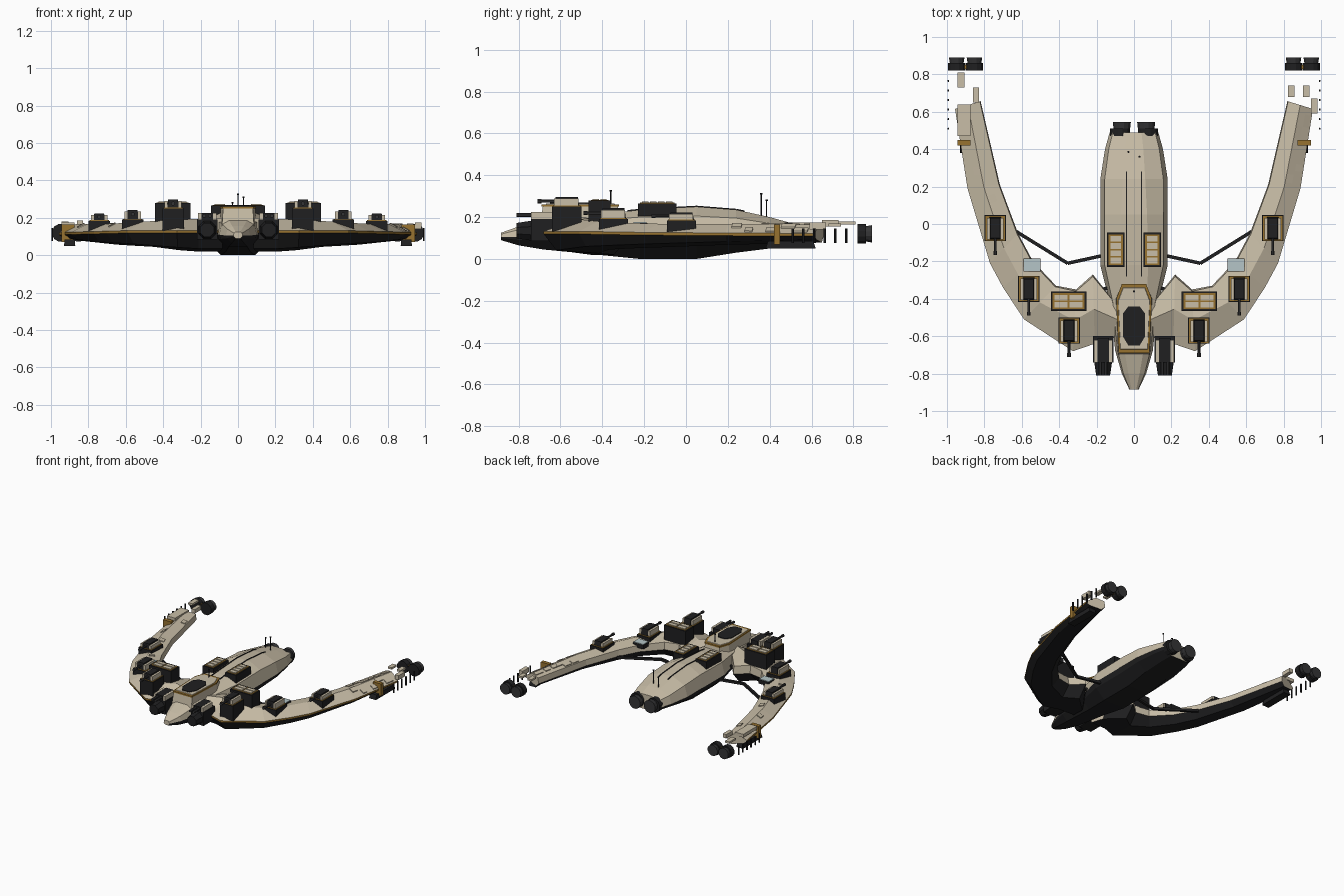
import bpy, bmesh, math, random
from mathutils import Vector, Matrix

if "Cube" in bpy.data.objects:
    bpy.data.objects.remove(bpy.data.objects["Cube"])

random.seed(4)
COLORS = {"hull_beige": (0.58, 0.51, 0.385), "armour_black": (0.014, 0.014, 0.015),
          "trim_gold": (0.31, 0.17, 0.03), "pad_blue": (0.46, 0.56, 0.57),
          "gun_grey": (0.035, 0.035, 0.037)}
MATS = []
for n, c in COLORS.items():
    m = bpy.data.materials.new(n)
    m.diffuse_color = (*c, 1)
    m.use_nodes = True
    m.node_tree.nodes["Principled BSDF"].inputs["Base Color"].default_value = m.diffuse_color
    MATS.append(m)
BEIGE, BLACK, GOLD, BLUE, GREY = range(5)


class Part:
    """Collects solids into one object, optionally mirrored across x = 0."""
    def __init__(self, name, mirror=True):
        self.name, self.mirror, self.bm = name, mirror, bmesh.new()

    def loft(self, rings, mats):
        """Skin closed rings; mats is one index or one index per ring segment."""
        vs = [[self.bm.verts.new(p) for p in r] for r in rings]
        n = len(vs[0])
        pick = (lambda i: mats) if isinstance(mats, int) else (lambda i: mats[i])
        for a, b in zip(vs, vs[1:]):
            for i in range(n):
                j = (i + 1) % n
                self.bm.faces.new((a[i], a[j], b[j], b[i])).material_index = pick(i)
        for end in (vs[0], vs[-1]):
            self.bm.faces.new(end).material_index = pick(0)
        return self

    def box(self, x, y, z, mat, taper=1.0):
        """Box from (min, max) ranges, with an optional narrower top."""
        cx, cy = sum(x) / 2, sum(y) / 2
        base = [(x[0], y[0]), (x[1], y[0]), (x[1], y[1]), (x[0], y[1])]
        return self.loft([[(cx + (a - cx) * k, cy + (b - cy) * k, h) for a, b in base]
                          for h, k in ((z[0], 1), (z[1], taper))], mat)

    def rod(self, p, q, r, mat, n=8, r2=None):
        p, q = Vector(p), Vector(q)
        rot = (q - p).to_track_quat('Z', 'Y').to_matrix()
        def ring(c, rad):
            return [c + rot @ Vector((rad * math.cos(a), rad * math.sin(a), 0))
                    for a in (math.tau * (i + .5) / n for i in range(n))]
        return self.loft([ring(p, r), ring(q, r2 or r)], mat)

    def done(self):
        bmesh.ops.recalc_face_normals(self.bm, faces=self.bm.faces)
        me = bpy.data.meshes.new(self.name)
        self.bm.to_mesh(me)
        self.bm.free()
        for m in MATS:
            me.materials.append(m)
        ob = bpy.data.objects.new(self.name, me)
        bpy.context.collection.objects.link(ob)
        if self.mirror:
            mod = ob.modifiers.new("mirror", 'MIRROR')
            mod.use_mirror_merge = False


# Central hull: y, half width, top half width, z of top, shoulder, edge, belly
HULL = [(-.885, .025, .012, .125, .118, .105, .09), (-.80, .065, .03, .155, .14, .105, .065),
        (-.68, .10, .05, .19, .17, .11, .045), (-.42, .13, .07, .21, .185, .11, .02),
        (-.22, .18, .075, .235, .20, .11, .0), (.05, .18, .07, .25, .205, .11, .0),
        (.24, .18, .06, .235, .195, .11, .03), (.40, .155, .05, .20, .17, .11, .05),
        (.49, .13, .04, .175, .16, .11, .06)]
rings = []
for y, w, tw, zt, zs, ze, zb in HULL:
    half = [(tw, zt), (w * .87, zs), (w, ze), (w * .93, ze - (ze - zb) * .35), (w * .5, zb)]
    rings.append([(x, y, z) for x, z in half] + [(-x, y, z) for x, z in reversed(half)])
Part("hull", False).loft(rings, [BEIGE] * 2 + [BLACK] * 5 + [BEIGE] * 3).done()

# Spine grooves along the hull top
spine = Part("spine_strips")
pts = [(.04, -.28, .23), (.04, -.22, .236), (.04, .05, .251), (.04, .24, .236), (.04, .28, .228)]
for a, b in zip(pts, pts[1:]):
    spine.rod(a, b, .005, BLACK, 4)
spine.done()

# Crescent wings: outer xy, inner xy, z of outer edge, ridge, inner top, belly
WING = [((.08, -.60), (.10, -.42), .125, .20, .18, .02), ((.21, -.64), (.22, -.27), .125, .195, .165, .02),
        ((.326, -.68), (.31, -.35), .125, .19, .165, .027), ((.588, -.51), (.417, -.33), .125, .18, .16, .045),
        ((.70, -.34), (.54, -.20), .122, .172, .155, .052), ((.77, -.21), (.62, -.05), .12, .168, .152, .057),
        ((.89, .19), (.717, .21), .117, .168, .15, .068), ((.957, .615), (.82, .657), .115, .165, .15, .078)]


def across(st, t, z):
    p = Vector(st[0]).lerp(Vector(st[1]), t)
    return Vector((p.x, p.y, z))


Part("wings").loft([[across(s, 1, .105), across(s, .97, s[4]), across(s, .5, s[3]),
                     across(s, 0, s[2] + .007), across(s, 0, s[2] - .006),
                     across(s, .18, s[5] + .015), across(s, .8, s[5])] for s in WING],
                   [BEIGE, BEIGE, BEIGE, GOLD, BLACK, BLACK, BLACK]).done()


def wing_top(u, t, dz):
    """Point on the wing's upper surface; u runs along the stations, t across."""
    i = min(int(u), len(WING) - 2)
    def at(s):
        z = s[2] + .007 + (s[3] - s[2] - .007) * t * 2 if t < .5 else s[3] + (s[4] - s[3]) * (t - .5) / .47
        return across(s, t, z + dz)
    return at(WING[i]).lerp(at(WING[i + 1]), u - i)


# Thin armour panels on the wings, different on each side
for side, name, count in ((1, "right_panels", 11), (-1, "left_panels", 6)):
    p = Part(name, False)
    for k in range(count):
        u = 4.2 + 2.6 * (k + .5) / count if side < 0 else 6.05 + .86 * k / count
        t0 = random.choice((.06, .28, .56, .72))
        u1, t1 = u + random.uniform(.08, .17), t0 + .2
        p.loft([[Vector((q.x * side, q.y, q.z)) for q in
                 (wing_top(a, b, dz) for a, b in ((u, t0), (u1, t0), (u1, t1), (u, t1)))]
                for dz in (-.002, .006)], BEIGE)
    p.done()

# Struts between hull and wings
s = Part("struts")
s.rod((.63, -.04, .10), (.355, -.21, .09), .013, BLACK, 4)
s.rod((.355, -.21, .09), (.15, -.165, .09), .013, BLACK, 4)
s.rod((.22, -.36, .12), (.13, -.34, .12), .013, BLACK, 4).done()

# Bridge block with gold rim and dark canopy
def outline(k, z):
    plan = [(.065, -.32), (.095, -.40), (.082, -.69), (-.082, -.69), (-.095, -.40), (-.065, -.32)]
    return [(x * k, -.505 + (y + .505) * k, z) for x, y in plan]
b = Part("bridge", False)
b.loft([outline(1.05, .15), outline(.97, .25)], BEIGE)
b.loft([outline(1.0, .25), outline(1.0, .261)], GOLD)
b.loft([outline(.9, .26), outline(.88, .264)], BEIGE).done()
canopy = [(.03, -.44), (.06, -.48), (.06, -.60), (.03, -.65)]
canopy += [(-x, y) for x, y in reversed(canopy)]
Part("canopy", False).loft([[(x, y, z) for x, y in canopy] for z in (.262, .269)], BLACK).done()

# Deck turrets: x, y, base bottom, base top, gun top, muzzle y
for name, x, y, z0, z1, z2, muzzle in (("front_turret", .347, -.57, .13, .255, .297, -.71),
                                       ("middle_turret", .563, -.347, .13, .195, .243, -.49),
                                       ("rear_turret", .742, -.022, .12, .188, .222, -.165)):
    t = Part(name)
    t.box((x - .057, x + .057), (y - .07, y + .07), (z0, z1 - .004), BLACK)
    t.box((x - .052, x + .052), (y - .065, y + .065), (z1 - .005, z1), GOLD)
    t.box((x - .03, x + .03), (y - .06, y + .06), (z1, z2), BLACK, .88)
    for d in (-.037, .037):
        t.box((x + d - .008, x + d + .008), (y - .06, y + .055), (z1, z2 - .008), BEIGE)
    zc = (z1 + z2) / 2
    t.rod((x, y - .05, zc), (x, muzzle, zc), .008, GREY)
    t.rod((x, muzzle + .02, zc), (x, muzzle, zc), .011, GREY).done()

# Heavy guns beside the nose
g = Part("nose_guns")
g.box((.11, .22), (-.74, -.60), (.085, .19), BLACK)
g.rod((.165, -.735, .135), (.165, -.81, .135), .052, BLACK, 8, .04)
g.box((.135, .195), (-.74, -.61), (.19, .225), BLACK)
for x in (.125, .205):
    g.box((x - .009, x + .009), (-.74, -.62), (.19, .225), BEIGE)
for x in (.15, .18):
    g.rod((x, -.74, .21), (x, -.81, .21), .01, GREY)
g.done()

# Launcher racks with beige slats in gold frames
def rack(name, x, y, z, cols, rows):
    r = Part(name).box(x, y, z, BLACK)
    r.box((x[0] + .01, x[1] - .01), (y[0] + .01, y[1] - .01), (z[1], z[1] + .003), GOLD)
    dx, dy = (x[1] - x[0] - .03) / cols, (y[1] - y[0] - .03) / rows
    for i in range(cols):
        for j in range(rows):
            a, c = x[0] + .015 + dx * i, y[0] + .015 + dy * j
            r.box((a + .005, a + dx - .005), (c + .004, c + dy - .004), (z[1], z[1] + .008), BEIGE)
    r.done()
rack("wing_rack", (.255, .445), (-.465, -.36), (.15, .279), 2, 2)
rack("hull_rack", (.05, .145), (-.23, -.045), (.18, .266), 1, 4)

# Blue landing pads
pad = Part("blue_pads").box((.50, .59), (-.255, -.185), (.14, .172), BLACK)
pad.box((.503, .587), (-.252, -.188), (.172, .177), BLUE).done()

# Engines on the hull tail and free pods behind the wing tips
e = Part("hull_engines").rod((.075, .47, .12), (.075, .51, .12), .056, BLACK, 12)
e.rod((.065, .51, .12), (.065, .545, .12), .046, GREY, 12, .05).done()
e = Part("wingtip_engines")
for x in (.853, .948):
    e.rod((x, .82, .12), (x, .86, .12), .048, BLACK, 12)
    e.rod((x, .86, .12), (x, .89, .12), .038, GREY, 12, .043)
e.box((.85, .95), (.83, .85), (.10, .14), GOLD).done()

# Wing tip fittings: loose plates, sensor pins, gold clamp, keel plate
Part("right_tip_plates", False).box((.823, .857), (.68, .74), (.155, .17), BEIGE).box(
    (.903, .937), (.68, .74), (.155, .17), BEIGE).box((.947, .98), (.59, .67), (.14, .175), BEIGE).done()
Part("left_tip_plates", False).box((-.943, -.907), (.73, .81), (.165, .18), BEIGE).box(
    (-.86, -.83), (.65, .73), (.155, .185), BEIGE).box((-.945, -.875), (.47, .64), (.15, .175), BEIGE).done()
pins = Part("sensor_pins")
for k in range(6):
    y = .51 + .051 * k
    pins.rod((.993, y, .075), (.993, y, .145), .006, BLACK, 6)
pins.done()
Part("gold_clamps").box((.875, .945), (.42, .45), (.07, .165), GOLD).done()
Part("keel_plates").box((.87, .93), (.38, .62), (.05, .085), BLACK, .9).done()

# Antennas
a = Part("antennas", False)
for x, y, z0, z1 in ((0, -.36, .25, .33), (-.03, .385, .19, .285), (.03, .36, .19, .315)):
    a.rod((x, y, z0), (x, y, z1), .003, BLACK, 6)
    a.rod((x, y, z1 - .008), (x, y, z1), .006, BLACK, 6)
a.done()
